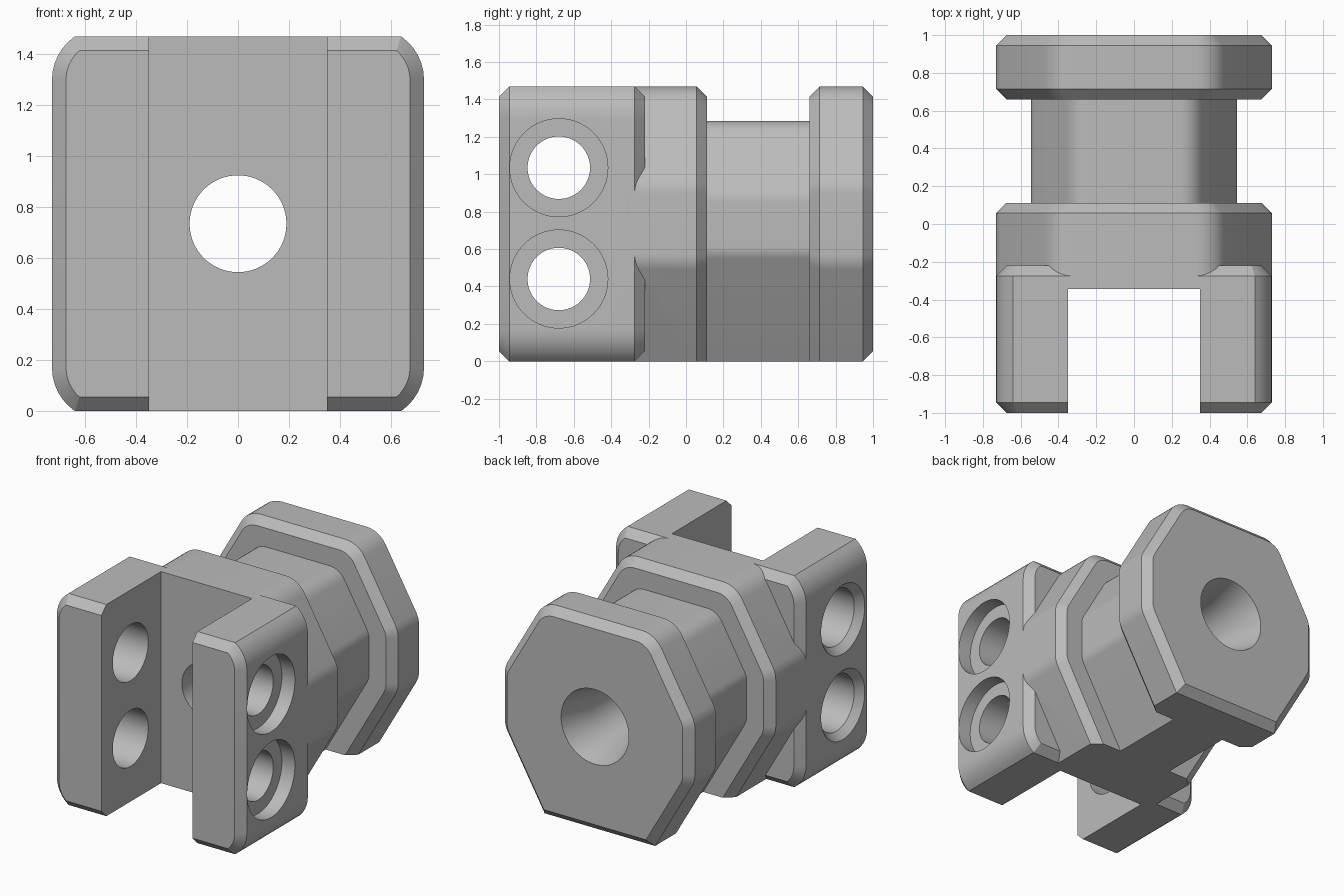
import bpy, bmesh, math
from mathutils import Vector

cube = bpy.data.objects.get("Cube")
if cube:
    bpy.data.objects.remove(cube, do_unlink=True)

MID = 0.735      # height of the main axis, half the body height
SIDE = 0.73      # half width
BEVEL = 0.055

grey = bpy.data.materials.new("plain_grey")
grey.use_nodes = True
colour = (0.5, 0.5, 0.5, 1)
grey.diffuse_color = colour
grey.node_tree.nodes["Principled BSDF"].inputs["Base Color"].default_value = colour


def fillet(prev, corner, nxt, radius, steps=6):
    """Points of an arc that rounds one corner."""
    u, v = (prev - corner).normalized(), (nxt - corner).normalized()
    half = u.angle(v) / 2
    centre = corner + (u + v).normalized() * radius / math.sin(half)
    start = corner + u * radius / math.tan(half) - centre
    end = corner + v * radius / math.tan(half) - centre
    sweep = start.angle(end)
    return [centre + (start * math.sin(sweep * (1 - i / steps))
                      + end * math.sin(sweep * i / steps)) / math.sin(sweep)
            for i in range(steps + 1)]


def hex_section(apothem, side, bottom, radius):
    """Hexagon with trimmed side points, rounded on all but the bottom corners."""
    slope = math.sqrt(3)
    reach = apothem * 2 / slope
    rise = (reach - side) * slope
    right = [(reach - bottom / slope, -bottom), (side, -rise),
             (side, rise), (reach / 2, apothem)]
    pts = [Vector((x, z, 0)) for x, z in right]
    pts += [Vector((-p.x, p.y, 0)) for p in reversed(pts)]
    out = []
    for i, p in enumerate(pts):
        if i in (0, 7):
            out.append(p)
        else:
            out += fillet(pts[i - 1], p, pts[(i + 1) % 8], radius)
    return [(p.x, p.y + MID) for p in out]


def block_section(inset):
    """Square with arcs at the corners, cut off flat at top and bottom."""
    radius, centre_x, centre_z = 0.206 - inset, SIDE - 0.206, MID - 0.17
    limit = math.asin((0.17 - inset) / radius)
    arc = [(centre_x + radius * math.cos(limit * i / 6),
            centre_z + radius * math.sin(limit * i / 6)) for i in range(7)]
    right = [(x, -z) for x, z in reversed(arc)] + arc
    loop = right + [(-x, z) for x, z in reversed(right)]
    return [(x, z + MID) for x, z in loop]


def loft(name, rings):
    """Solid through equal-sized sections, given as (y, section) pairs."""
    bm = bmesh.new()
    loops = [[bm.verts.new((x, y, z)) for x, z in sec] for y, sec in rings]
    n = len(loops[0])
    for a, b in zip(loops, loops[1:]):
        for i in range(n):
            j = (i + 1) % n
            bm.faces.new((a[i], a[j], b[j], b[i]))
    bm.faces.new(loops[0])
    bm.faces.new(loops[-1])
    bmesh.ops.recalc_face_normals(bm, faces=bm.faces)
    mesh = bpy.data.meshes.new(name)
    bm.to_mesh(mesh)
    bm.free()
    obj = bpy.data.objects.new(name, mesh)
    bpy.context.collection.objects.link(obj)
    mesh.materials.append(grey)
    return obj


def bore(axis, start, end, r_start, r_end, centre):
    """Round cutter along x or y, straight or tapered."""
    place = Vector(centre)
    place["xy".index(axis)] = (start + end) / 2
    turn = (0, math.pi / 2, 0) if axis == "x" else (-math.pi / 2, 0, 0)
    bpy.ops.mesh.primitive_cone_add(vertices=64, radius1=r_start, radius2=r_end,
                                    depth=end - start, location=place, rotation=turn)
    return bpy.context.object


def combine(target, other, operation):
    mod = target.modifiers.new("combine", "BOOLEAN")
    mod.operation, mod.solver, mod.object = operation, "EXACT", other
    other.hide_render = True
    bpy.context.view_layer.objects.active = target
    bpy.ops.object.modifier_apply(modifier=mod.name)
    bpy.data.objects.remove(other, do_unlink=True)


# Front fork block, chamfered at both ends
small, full = block_section(BEVEL), block_section(0)
body = loft("fork_body", [(-1, small), (-0.945, full), (-0.275, full), (-0.22, small)])

# Hexagonal collar, neck and end flange
hexagon = hex_section(MID, SIDE, MID, 0.17)
inner = hex_section(MID - BEVEL, SIDE - BEVEL, MID, 0.13)
end_face = hex_section(MID - BEVEL, SIDE - BEVEL, MID - BEVEL, 0.13)
neck = hex_section(0.55, 0.548, MID, 0.15)
neck = hex_section(0.55, 0.545, MID, 0.13)
parts = [
    loft("collar", [(-0.3, hexagon), (0.057, hexagon), (0.112, inner)]),
    loft("neck", [(0.03, neck), (0.74, neck)]),
    loft("end_flange", [(0.66, inner), (0.715, hexagon), (0.945, hexagon), (1, end_face)]),
]
for part in parts:
    combine(body, part, "UNION")

# Slot between the fork arms
bpy.ops.mesh.primitive_cube_add(size=1, location=(0, -0.845, MID))
slot = bpy.context.object
slot.scale = (0.7, 1, 2)
combine(body, slot, "DIFFERENCE")

# Axial bore with a countersink at the back
axis_point = (0, 0, MID)
combine(body, bore("y", -0.6, 1.2, 0.19, 0.19, axis_point), "DIFFERENCE")
combine(body, bore("y", 0.75, 1.0005, 0.19, 0.26, axis_point), "DIFFERENCE")

# Cross holes: counterbored on the left arm, lightly countersunk on the right arm
for z in (0.44, 1.035):
    spot = (0, -0.68, z)
    combine(body, bore("x", 0.2, 0.9, 0.167, 0.167, spot), "DIFFERENCE")
    combine(body, bore("x", 0.63, 0.9, 0.262, 0.262, spot), "DIFFERENCE")
    combine(body, bore("x", -0.9, -0.2, 0.195, 0.195, spot), "DIFFERENCE")
    combine(body, bore("x", -0.7305, -0.68, 0.24, 0.195, spot), "DIFFERENCE")

# One material, smooth rounds and crisp edges
body.data.materials.clear()
body.data.materials.append(grey)
for face in body.data.polygons:
    face.material_index = 0
bpy.ops.object.select_all(action="DESELECT")
body.select_set(True)
bpy.context.view_layer.objects.active = body
bpy.ops.object.shade_smooth_by_angle(angle=math.radians(25))
